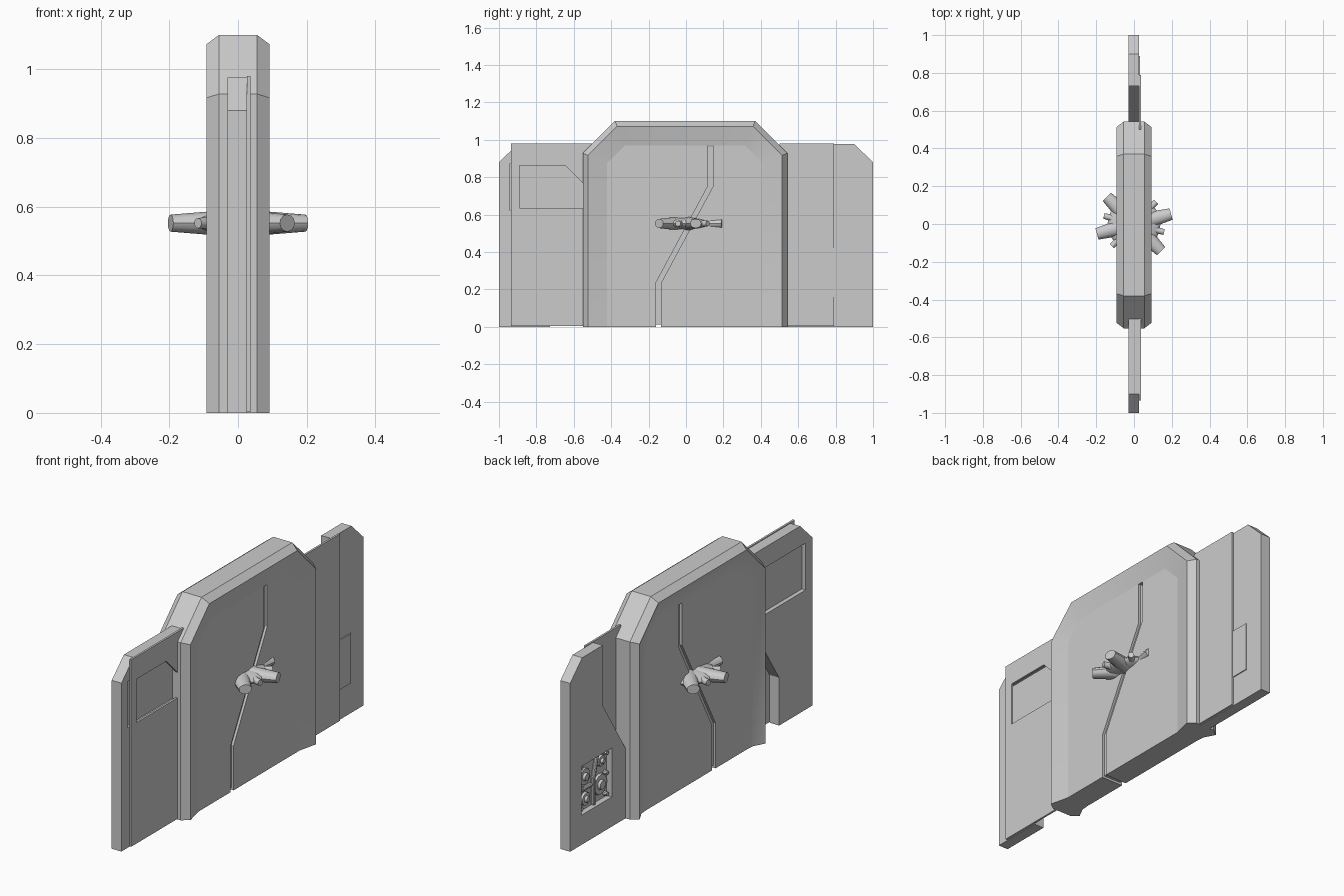
import bpy, bmesh, math
from mathutils import Matrix, Vector

if "Cube" in bpy.data.objects:
    bpy.data.objects.remove(bpy.data.objects["Cube"])


def finish(name, bm):
    bmesh.ops.recalc_face_normals(bm, faces=bm.faces)
    me = bpy.data.meshes.new(name)
    bm.to_mesh(me)
    bm.free()
    ob = bpy.data.objects.new(name, me)
    bpy.context.collection.objects.link(ob)
    return ob


def plate(name, pts, x0, x1):
    """Prism from a (y, z) outline between two x planes."""
    bm = bmesh.new()
    a = [bm.verts.new((x0, y, z)) for y, z in pts]
    b = [bm.verts.new((x1, y, z)) for y, z in pts]
    bm.faces.new(a)
    bm.faces.new(b)
    for i in range(len(pts)):
        j = (i + 1) % len(pts)
        bm.faces.new((a[i], a[j], b[j], b[i]))
    return finish(name, bm)


def rect(y0, y1, z0, z1):
    return [(y0, z0), (y1, z0), (y1, z1), (y0, z1)]


def rod(name, p, q, r1, r2, sides=12, flat=1.0):
    """Tapered round bar from p to q; flat scales its vertical thickness."""
    p, q = Vector(p), Vector(q)
    d = q - p
    bm = bmesh.new()
    rot = d.to_track_quat('Z', 'Y').to_matrix().to_4x4()
    bmesh.ops.create_cone(bm, cap_ends=True, segments=sides, radius1=r1, radius2=r2,
                          depth=d.length, matrix=rot)
    bmesh.ops.transform(bm, matrix=Matrix.Translation((p + q) / 2) @
                        Matrix.Diagonal((1, 1, flat, 1)), verts=bm.verts)
    ob = finish(name, bm)
    smooth(ob)
    return ob


def smooth(ob):
    bpy.ops.object.select_all(action='DESELECT')
    ob.select_set(True)
    bpy.context.view_layer.objects.active = ob
    bpy.ops.object.shade_smooth_by_angle(angle=math.radians(35))


def cut(ob, pts, x0, x1):
    c = plate(ob.name + "_cutter", pts, x0, x1)
    c.hide_render = True
    c.hide_viewport = True
    m = ob.modifiers.new("cut", 'BOOLEAN')
    m.object = c
    m.operation = 'DIFFERENCE'
    m.solver = 'EXACT'


def arch(inset):
    """Chamfered arch outline, bottom left to bottom right."""
    w, h, c = 0.547 - inset, 1.1 - inset, 0.172 - 0.586 * inset
    o = -0.005
    return [(o - w, 0), (o - w, h - c), (o - w + c, h), (o + w - c, h), (o + w, h - c), (o + w, 0)]


# Door frame: section swept round the arch
section = [(0.055, 0), (0.092, 0.028), (0.068, 0.13), (-0.058, 0.13), (-0.062, 0.085),
           (-0.092, 0.028), (-0.055, 0)]
n = len(section)
bm = bmesh.new()
rings = [[bm.verts.new((x, y, z)) for y, z in arch(i)] for x, i in section]
for k in range(n):
    a, b = rings[k], rings[(k + 1) % n]
    for i in range(5):
        bm.faces.new((a[i], a[i + 1], b[i + 1], b[i]))
for end in (0, 5):
    bm.faces.new([r[end] for r in rings])
smooth(finish("door_frame", bm))

# Two door leaves parted by a zigzag seam, with a recessed seal
seam = [(-0.147, 0), (-0.147, 0.235), (0.13, 0.75), (0.13, 0.972)]
inner = arch(0.128)
g = 0.014
left_edge = [(y - g, z) for y, z in seam]
right_edge = [(y + g, z) for y, z in seam]
plate("door_leaf_left", inner[:3] + left_edge[::-1], -0.058, 0.068)
plate("door_leaf_right", right_edge + inner[3:], -0.058, 0.068)
seal = [(-0.147, 0.012)] + seam[1:3] + [(0.13, 0.965)]
plate("door_seal", [(y - g, z) for y, z in seal] + [(y + g, z) for y, z in seal[::-1]], -0.045, 0.055)

# Wall on the -y side: slab with diagonal lower cutout, thin facing, window
wall_a = plate("window_wall", [(-1, 0), (-1, 0.88), (-0.9, 0.976), (-0.5, 0.976), (-0.5, 0.6),
                               (-0.727, 0.25), (-0.727, 0)], -0.03, 0.026)
facing_a = plate("window_facing", rect(-0.935, -0.5, 0.003, 0.98), 0.0265, 0.037)
opening = rect(-0.945, -0.5, 0.625, 0.87)
window = [(-0.89, 0.635), (-0.5, 0.635), (-0.5, 0.715), (-0.645, 0.862), (-0.89, 0.862)]
cut(wall_a, opening, -0.05, 0.05)
cut(facing_a, window, 0.02, 0.05)
plate("window_pane", opening, -0.008, 0.008)

# Wall on the +y side: slab with diagonal upper cutout, thin facing, machinery recess
wall_b = plate("machinery_wall", [(1, 0), (1, 0.88), (0.9, 0.976), (0.73, 0.976), (0.73, 0.66),
                                  (0.5, 0.3), (0.5, 0)], -0.03, 0.026)
plate("machinery_facing", rect(0.5, 0.79, 0.003, 0.98), 0.0265, 0.037)
cut(wall_b, rect(0.655, 0.905, 0.155, 0.41), -0.05, 0.0)
plate("machinery_back_plate", rect(0.65, 0.89, 0.16, 0.42), 0.012, 0.031)

# Machinery inside the recess: wheels with hubs, bolts and pipes
for y, z, r in ((0.85, 0.33, 0.045), (0.72, 0.24, 0.055), (0.84, 0.21, 0.035), (0.71, 0.36, 0.03)):
    rod("wheel", (0.004, y, z), (-0.012, y, z), r, r * 0.92, 16)
    rod("wheel_hub", (-0.01, y, z), (-0.024, y, z), r * 0.5, r * 0.4, 12)
for y in (0.675, 0.885):
    for z in (0.175, 0.285, 0.39):
        rod("recess_bolt", (0.004, y, z), (-0.02, y, z), 0.012, 0.01, 8)
for p, q in (((0.78, 0.16), (0.78, 0.3)), ((0.78, 0.3), (0.75, 0.41)), ((0.8, 0.27), (0.9, 0.27))):
    rod("recess_pipe", (-0.01, *p), (-0.01, *q), 0.011, 0.011, 10)

# Central latch: flattened hub with six broad and six narrow spokes
zc = 0.552
bm = bmesh.new()
bmesh.ops.create_uvsphere(bm, u_segments=24, v_segments=12, radius=1,
                          matrix=Matrix.Translation((0, 0, zc)) @ Matrix.Diagonal((0.14, 0.14, 0.034, 1)))
smooth(finish("latch_hub", bm))
for k in range(6):
    for name, deg, length, r1, r2, flat in (("latch_broad_spoke", 15, 0.203, 0.046, 0.031, 0.8),
                                            ("latch_narrow_spoke", 45, 0.165, 0.022, 0.015, 1.0)):
        a = math.radians(deg + 60 * k)
        d = Vector((math.cos(a), math.sin(a), 0))
        rod(name, d * 0.05, d * length, r1, r2, 12, flat).location.z = zc
